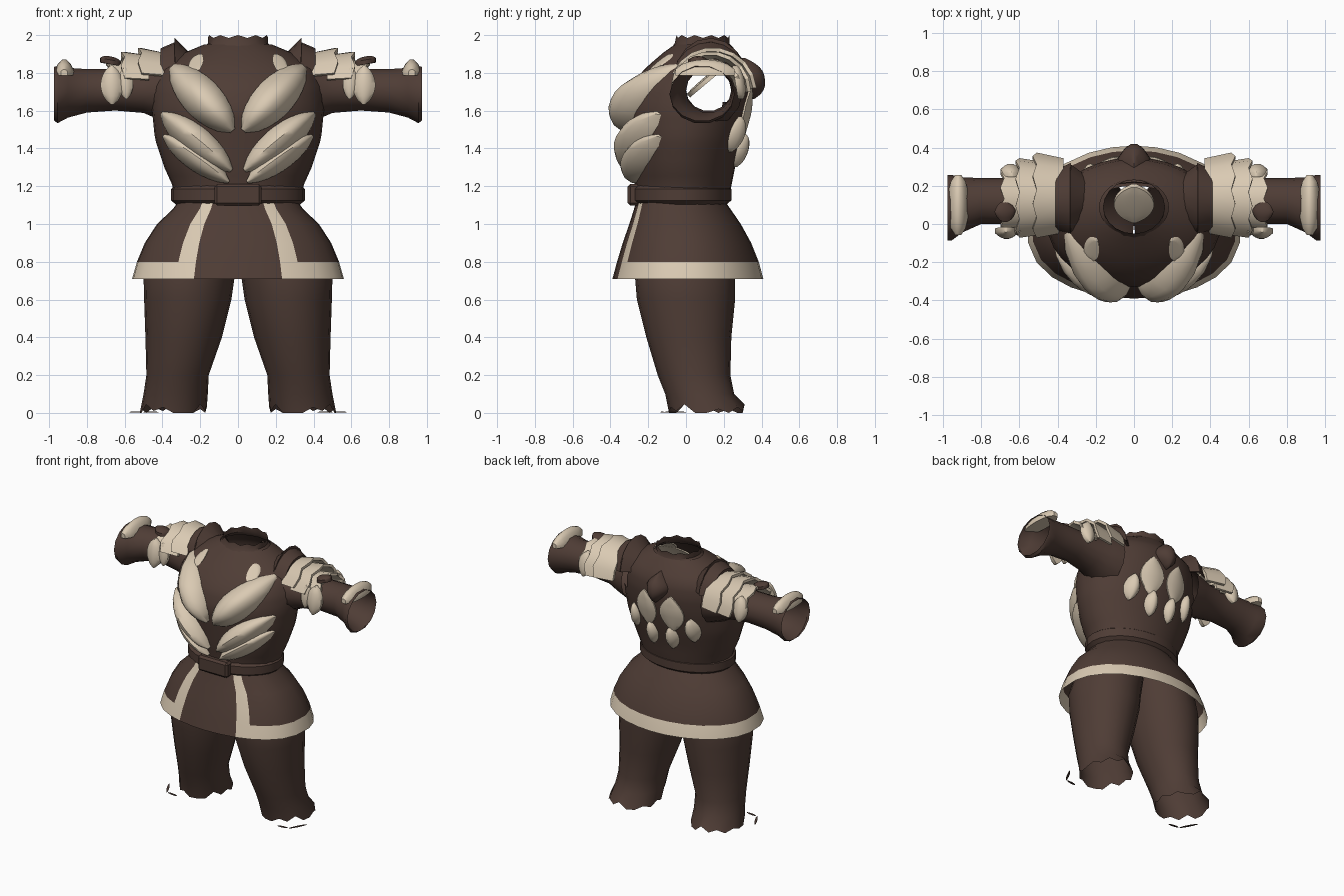
import bpy, bmesh, math
from mathutils import Vector

if "Cube" in bpy.data.objects:
    bpy.data.objects.remove(bpy.data.objects["Cube"])


def material(name, rgb):
    m = bpy.data.materials.new(name)
    m.diffuse_color = (*rgb, 1)
    m.use_nodes = True
    m.node_tree.nodes["Principled BSDF"].inputs["Base Color"].default_value = m.diffuse_color
    return m


BROWN = material("dark_brown", (0.078, 0.046, 0.036))
CREAM = material("cream", (0.70, 0.59, 0.45))


def loft(name, rings, mat, caps=True, mirror=False, angle=40):
    """Skin a list of closed point rings."""
    bm = bmesh.new()
    vs = [[bm.verts.new(p) for p in r] for r in rings]
    n = len(rings[0])
    for a, b in zip(vs, vs[1:]):
        for i in range(n):
            j = (i + 1) % n
            bm.faces.new((a[i], a[j], b[j], b[i]))
    if caps:
        bm.faces.new(vs[0])
        bm.faces.new(vs[-1])
    bmesh.ops.recalc_face_normals(bm, faces=bm.faces)
    me = bpy.data.meshes.new(name)
    bm.to_mesh(me)
    bm.free()
    me.materials.append(mat)
    ob = bpy.data.objects.new(name, me)
    bpy.context.collection.objects.link(ob)
    if mirror:
        ob.modifiers.new("mirror", 'MIRROR').use_mirror_merge = False
    bpy.ops.object.select_all(action='DESELECT')
    ob.select_set(True)
    bpy.context.view_layer.objects.active = ob
    bpy.ops.object.shade_smooth_by_angle(angle=math.radians(angle))
    return ob


def oval(z, x0, x1, y0, y1, n=24, angles=None, flat=1):
    """Horizontal oval ring, starting at the front; flat < 1 squares the front."""
    angles = angles or [360 * i / n for i in range(n)]
    cx, cy, rx, ry = (x0 + x1) / 2, (y0 + y1) / 2, (x1 - x0) / 2, (y1 - y0) / 2
    ring = []
    for a in angles:
        c = math.cos(math.radians(a))
        c = c ** flat if c > 0 else c
        ring.append((cx + rx * math.sin(math.radians(a)), cy - ry * c, z))
    return ring


# Torso sections: height, half width, front y, back y
TORSO = [(1.08, .32, -.26, .21), (1.2, .345, -.27, .24), (1.3, .39, -.29, .26),
         (1.45, .44, -.31, .30), (1.6, .455, -.33, .335), (1.72, .45, -.30, .35),
         (1.82, .41, -.22, .335), (1.9, .30, -.13, .28), (1.95, .18, -.06, .235)]


def section(z):
    z = min(max(z, TORSO[0][0]), TORSO[-1][0])
    for a, b in zip(TORSO, TORSO[1:]):
        if z <= b[0]:
            t = (z - a[0]) / (b[0] - a[0])
            return [p + (q - p) * t for p, q in zip(a[1:], b[1:])]


def surface_y(x, z, side):
    rx, y0, y1 = section(z)
    return (y0 + y1) / 2 + side * (y1 - y0) / 2 * math.sqrt(max(0, 1 - (x / rx) ** 2))


def leaf(name, base, tip, width, bulge, mat=CREAM, normal=(0, -1, 0), fit=0,
         mirror=True, power=0.6, rim=.008, under=.015):
    """Domed pointed scale; with fit it hugs the torso front (-1) or back (1)."""
    if fit:
        base, tip, normal = (base[0], 0, base[1]), (tip[0], 0, tip[1]), (0, fit, 0)
    base, tip, nrm = Vector(base), Vector(tip), Vector(normal).normalized()
    side = (tip - base).cross(nrm).normalized()
    rings, steps = [], 9
    for i in range(steps + 1):
        u = 0.01 + 0.98 * i / steps
        s = math.sin(math.pi * u)
        ring = []
        cols = [-1, -.6, -.2, .2, .6, 1]
        for v, top in [(v, 1) for v in cols] + [(v, 0) for v in cols[::-1]]:
            p = base.lerp(tip, u) + side * v * width * s ** power
            lift = bulge * (1 - v * v) * s ** .5 + rim if top else -under
            if fit:
                p.y = surface_y(p.x, p.z, fit)
            ring.append(p + nrm * lift)
        rings.append(ring)
    return loft(name, rings, mat, mirror=mirror, angle=50)


def arc_plate(name, x0, x1, r0, r1, cy, cz, a0, a1, mat, zig=.02, peak=0):
    """Curved plate wrapped over the sleeve, jagged at the rim, raised by peak on top."""
    rings, n = [], 8
    for i in range(n + 1):
        a = math.radians(a0 + (a1 - a0) * i / n)
        lift = peak * math.sin(math.pi * i / n) ** 2
        xo = x1 + zig * (i % 2) - zig / 2
        rings.append([(x, cy + r * math.cos(a), cz + r * math.sin(a))
                      for x, r in ((x0, r0), (xo, r1 + lift), (xo, r1 + lift - .02),
                                   (x0, r0 - .02))])
    return loft(name, rings, mat, mirror=True, angle=30)


# Torso with arm openings
zs = [1.08 + (1.95 - 1.08) * i / 20 for i in range(21)]
rings = []
for z in zs:
    rx, y0, y1 = section(z)
    rings.append(oval(z, -rx, rx, y0, y1, 32))
torso = loft("torso", rings, BROWN, caps=False, angle=60)
bm = bmesh.new()
bm.from_mesh(torso.data)
holes = [f for f in bm.faces if abs(f.calc_center_median().x) > .25 and
         math.hypot(f.calc_center_median().y - .1, f.calc_center_median().z - 1.72) < .14]
bmesh.ops.delete(bm, geom=holes, context='FACES')
bm.to_mesh(torso.data)
bm.free()

# Jagged collar and its pale inner lining
low = oval(1.92, -.20, .20, -.09, .25, 20)
mid = oval(1.955, -.16, .16, -.06, .23, 20)
top = [(x, y, z - .015 * (i % 2)) for i, (x, y, z) in
       enumerate(oval(2.0, -.16, .16, -.05, .23, 20))]
loft("collar", [low, mid, top], BROWN, caps=False)
leaf("neck_lining", (0, .20, 1.84), (0, .01, 1.68), .105, .01, normal=(0, -1, 1), mirror=False)

# Sleeves, open at both ends: x, centre y, centre z, y radius, z radius
rings = [[(x, cy + ry * math.cos(2 * math.pi * i / 14),
           cz + rz * math.sin(2 * math.pi * i / 14)) for i in range(14)]
         for x, cy, cz, ry, rz in [
             (.33, .10, 1.70, .20, .19), (.42, .11, 1.70, .17, .15),
             (.50, .11, 1.705, .145, .12), (.65, .12, 1.71, .12, .112),
             (.80, .12, 1.705, .12, .118), (.90, .10, 1.695, .145, .135),
             (.955, .085, 1.685, .172, .155), (.975, .085, 1.69, .172, .145)]]
loft("sleeve", rings, BROWN, caps=False, mirror=True)

# Shoulder plates and cuff scales
arc_plate("shoulder_guard_outer", .33, .41, .195, .16, .125, 1.77, 5, 170, BROWN, .0)
arc_plate("shoulder_guard_inner", .25, .335, .13, .19, .125, 1.77, 5, 170, BROWN, .0, .025)
arc_plate("shoulder_plate_inner", .37, .52, .205, .235, .14, 1.70, 5, 155, CREAM)
arc_plate("shoulder_plate_middle", .47, .61, .195, .215, .13, 1.70, 0, 160, CREAM)
arc_plate("shoulder_plate_outer", .56, .69, .155, .175, .125, 1.70, 10, 165, CREAM)
leaf("shoulder_drop_front", (.67, -.03, 1.84), (.665, -.05, 1.63), .06, .03)
leaf("shoulder_drop_side", (.60, -.03, 1.83), (.59, -.04, 1.66), .04, .02)
leaf("shoulder_drop_back", (.64, .26, 1.84), (.65, .29, 1.66), .055, .03, normal=(0, 1, 0))
leaf("shoulder_spike", (.62, .07, 1.85), (.73, .06, 1.87), .055, .02, BROWN, (0, 0, 1))
leaf("cuff_scale", (.92, -.06, 1.80), (.92, .26, 1.80), .055, .065, normal=(0, 0, 1), power=.35)

# Chest scales
leaf("chest_scale_upper", (.025, 1.49), (.355, 1.84), .105, .10, fit=-1, power=.55)
leaf("chest_scale_middle", (.03, 1.28), (.41, 1.59), .082, .10, fit=-1, power=.6)
leaf("chest_scale_lower", (.045, 1.22), (.40, 1.47), .062, .08, fit=-1, power=.6)
leaf("collar_patch", (.255, 1.80), (.19, 1.90), .034, .002, fit=-1)

# Back scales
leaf("back_scale_large", (.11, 1.73), (.10, 1.44), .09, .012, fit=1, power=.9)
leaf("back_scale_small", (.085, 1.48), (.08, 1.30), .05, .045, fit=1, power=.7)
leaf("back_scale_outer", (.235, 1.57), (.24, 1.38), .05, .045, fit=1, power=.7)
leaf("back_spike", (0, 1.88), (0, 1.66), .085, .07, BROWN, fit=1, mirror=False, power=1.2)

# Belt and buckle
loft("belt", [oval(z, -r, r, -.28 - e, .23 + e) for z, r, e in
              [(1.10, .325, -.02), (1.125, .355, .01), (1.185, .355, .01), (1.205, .33, -.01)]],
     BROWN, caps=False)
bpy.ops.mesh.primitive_cube_add(size=1, location=(0, -.275, 1.155))
buckle = bpy.context.object
buckle.name = "buckle"
buckle.scale = (.25, .07, .115)
bpy.ops.object.transform_apply(location=False, rotation=False, scale=True)
bev = buckle.modifiers.new("bevel", 'BEVEL')
bev.width = .015
buckle.data.materials.append(BROWN)

# Skirt with pale hem and two front strips
half = [12, 24.5, 36, 50, 65, 80, 95, 110, 125, 140, 155, 168]
angles = [0] + half + [180] + [360 - a for a in half[::-1]]
levels = [(1.13, .31, -.26, .20), (1.08, .345, -.275, .235), (1.0, .43, -.30, .29),
          (.9, .495, -.335, .345), (.8, .537, -.365, .385), (.708, .563, -.39, .41)]
skirt = loft("skirt", [oval(z, -r, r, a, b, angles=angles, flat=.75) for z, r, a, b in levels],
             BROWN, caps=False, angle=60)
skirt.data.materials.append(CREAM)
n = len(angles)
for k, f in enumerate(skirt.data.polygons):
    level, col = divmod(k, n)
    a = (angles[col] + (angles[col + 1] if col + 1 < n else 360)) / 2
    a = min(a, 360 - a)
    if 25 < a < 36 or (level == len(levels) - 2 and a > 25):
        f.material_index = 1

# Legs with ragged open ends
rings = [oval(z, *s, n=20) for z, *s in [
    (.98, .0, .36, -.22, .22), (.85, .0, .46, -.26, .26), (.72, .018, .50, -.27, .26),
    (.6, .035, .497, -.26, .26), (.4, .085, .49, -.21, .24), (.2, .155, .485, -.15, .235),
    (.1, .16, .50, -.11, .255)]]
jag = [.0, .03, .01, .045, .0, .0, .02]
rings.append([(x, y, jag[i % 7]) for i, (x, y, z) in
              enumerate(oval(0, .165, .52, -.09, .31, 20))])
loft("leg", rings, BROWN, caps=False, mirror=True, angle=60)

# Loose scraps by the feet
for name, base, tip in [("foot_scrap", (.51, -.12, .003), (.575, .0, .003)),
                        ("foot_scrap_front", (.42, -.13, .003), (.50, -.12, .003))]:
    leaf(name, base, tip, .008, .002, BROWN, (0, 0, 1), rim=.002, under=.002)
